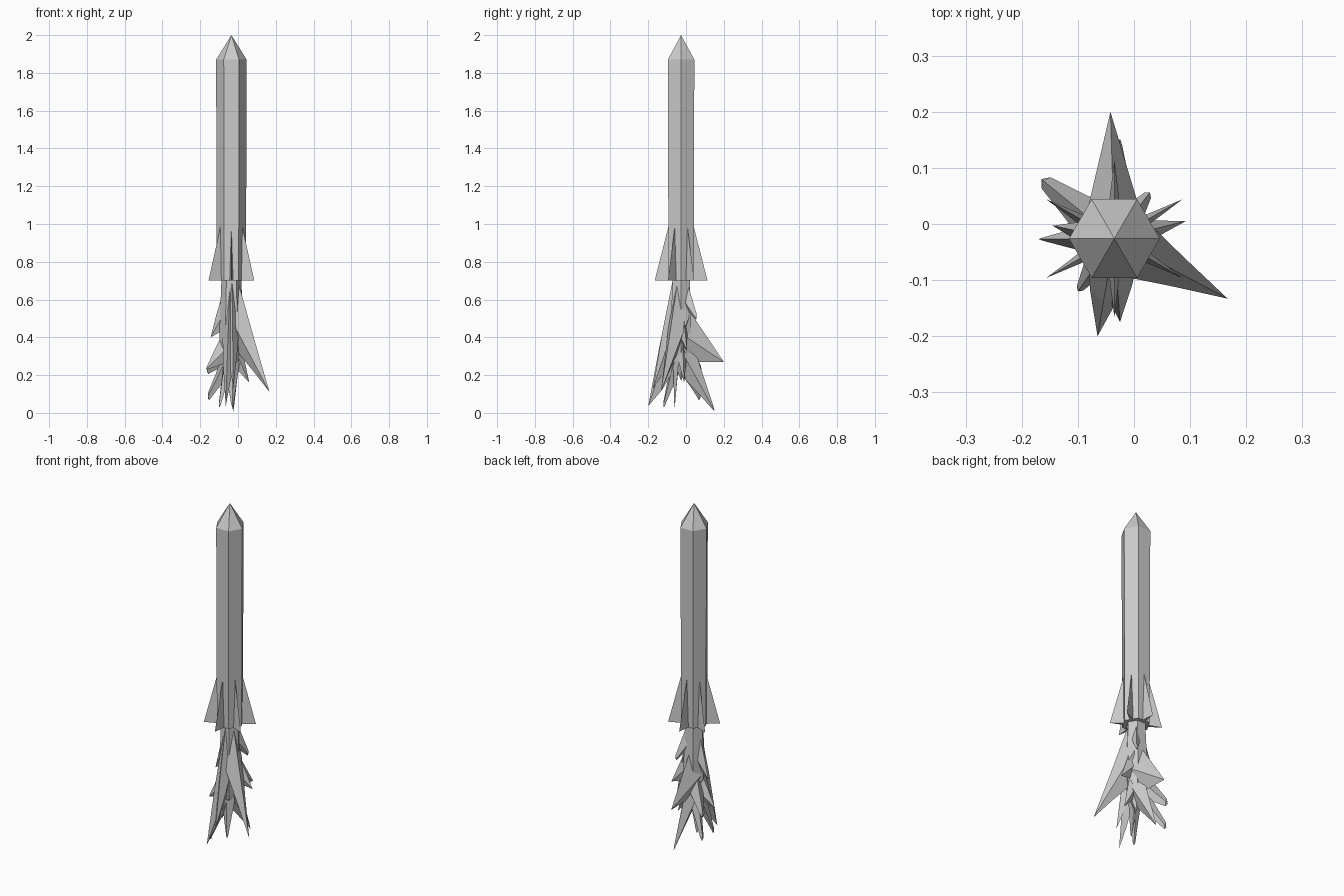
import bpy, bmesh
from math import cos, sin, radians
from mathutils import Vector

if "Cube" in bpy.data.objects:
    bpy.data.objects.remove(bpy.data.objects["Cube"])

CX, CY = -0.035, -0.026  # rocket axis


def build(name, rings, tip=None):
    """Skin a list of equal-length point rings, ending in a point or a cap."""
    bm = bmesh.new()
    rows = [[bm.verts.new(p) for p in ring] for ring in rings]
    n = len(rows[0])
    for a, b in zip(rows, rows[1:]):
        for i in range(n):
            j = (i + 1) % n
            bm.faces.new((a[i], a[j], b[j], b[i]))
    bm.faces.new(rows[0])
    if tip is None:
        bm.faces.new(rows[-1])
    else:
        t = bm.verts.new(tip)
        for i in range(n):
            bm.faces.new((rows[-1][i], rows[-1][(i + 1) % n], t))
    bmesh.ops.recalc_face_normals(bm, faces=bm.faces)
    me = bpy.data.meshes.new(name)
    bm.to_mesh(me)
    bm.free()
    ob = bpy.data.objects.new(name, me)
    bpy.context.collection.objects.link(ob)
    return ob


def hexagon(r, z):
    return [(CX + r * cos(radians(60 * i)), CY + r * sin(radians(60 * i)), z) for i in range(6)]


# Hexagonal rocket body with pointed nose
build("rocket_body", [hexagon(0.077, 0.70), hexagon(0.081, 1.87)], (CX, CY, 2.0))

# Six thin tapered fins, one on each flat side
for k in range(6):
    a = radians(30 + 60 * k)
    out, side = Vector((cos(a), sin(a), 0)), Vector((-sin(a), cos(a), 0))
    base = Vector((CX, CY, 0.70))
    ring = [base + out * 0.06 + side * 0.01, base + out * 0.14, base + out * 0.06 - side * 0.01]
    build(f"fin_{k + 1}", [ring], base + out * 0.066 + Vector((0, 0, 0.29)))

# Flame core below the body
core = [(0.053, 0.70), (0.056, 0.62), (0.062, 0.50), (0.062, 0.38), (0.045, 0.27)]
build("flame_core", [hexagon(r, z) for r, z in core], (CX, CY, 0.17))


def flame_spike(name, tip, top, bottom, width, bulge=0.5, blunt=0.0):
    """Diamond-section tongue of flame from the core out to its tip."""
    tip = Vector(tip)
    out = Vector((tip.x - CX, tip.y - CY, 0)).normalized()
    side = Vector((-out.y, out.x, 0))
    c = Vector((CX, CY, 0)) + out * 0.02
    h = Vector((0, 0, (top - bottom) / 2))
    root = c + Vector((0, 0, (top + bottom) / 2))
    shape = (h + out * 0.025, side * width, -h, -side * width)

    def ring(t, s):
        return [root.lerp(tip, t) + v * s for v in shape]

    rings = [ring(0, 1), ring(0.5, bulge)]
    if blunt:
        rings.append(ring(0.93, blunt))
    build(name, rings, tip)


# tip position, root top z, root bottom z, half width, mid bulge, bluntness
spikes = [
    ((0.167, -0.133, 0.11), 0.68, 0.34, 0.060, 0.48, 0),
    ((-0.042, 0.200, 0.27), 0.54, 0.27, 0.055, 0.50, 0),
    ((-0.065, -0.200, 0.035), 0.66, 0.26, 0.045, 0.60, 0),
    ((-0.025, -0.175, 0.13), 0.70, 0.34, 0.045, 0.58, 0),
    ((-0.025, 0.152, 0.01), 0.42, 0.18, 0.045, 0.50, 0.10),
    ((-0.165, 0.080, 0.22), 0.42, 0.26, 0.045, 0.60, 0.28),
    ((-0.160, 0.075, 0.075), 0.34, 0.19, 0.035, 0.55, 0.28),
    ((-0.170, -0.027, 0.23), 0.42, 0.27, 0.030, 0.55, 0.10),
    ((-0.145, -0.003, 0.40), 0.64, 0.46, 0.030, 0.55, 0),
    ((0.060, -0.010, 0.16), 0.40, 0.24, 0.030, 0.50, 0),
    ((0.092, 0.005, 0.33), 0.54, 0.36, 0.030, 0.50, 0),
    ((-0.100, -0.120, 0.03), 0.36, 0.20, 0.035, 0.55, 0.20),
    ((0.028, 0.056, 0.50), 0.68, 0.56, 0.030, 0.60, 0.25),
    ((-0.030, -0.060, 0.03), 0.34, 0.18, 0.040, 0.55, 0.15),
]
for i, s in enumerate(spikes):
    flame_spike(f"flame_spike_{i + 1}", *s)
